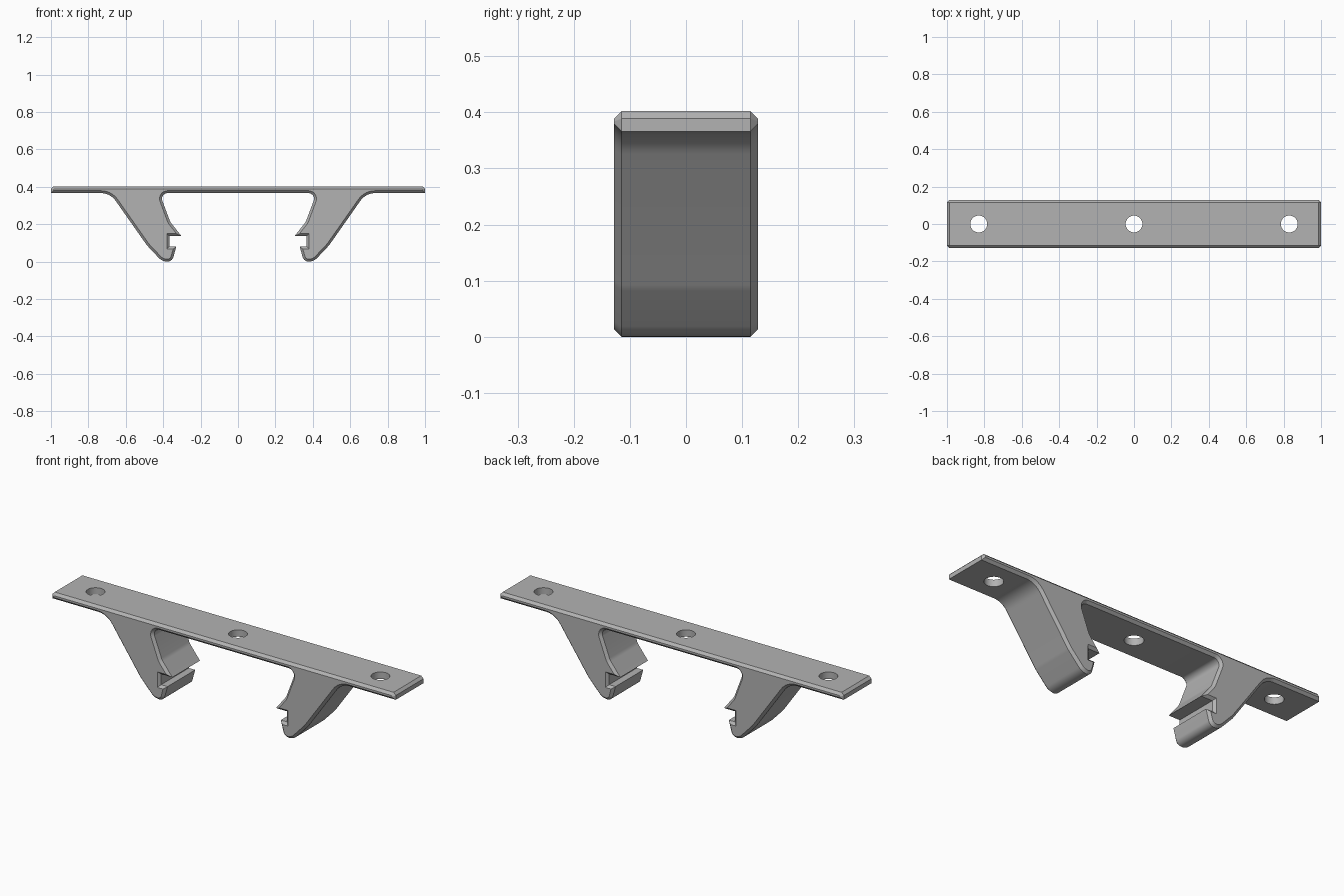
import bpy, bmesh, math
from mathutils import Vector

if "Cube" in bpy.data.objects:
    bpy.data.objects.remove(bpy.data.objects["Cube"], do_unlink=True)

HALF_DEPTH = 0.128
CHAMFER = 0.013
TOP, UNDER = 0.402, 0.366

grey = bpy.data.materials.new("plain grey")
grey.use_nodes = True
colour = (0.45, 0.45, 0.45, 1)
grey.diffuse_color = colour
grey.node_tree.nodes["Principled BSDF"].inputs["Base Color"].default_value = colour


def rounded(corners, steps=8):
    """Turn (x, z, radius) corners into an outline with tangent arcs."""
    out = []
    n = len(corners)
    for i, (x, z, r) in enumerate(corners):
        p = Vector((x, z))
        if r == 0:
            out.append(p)
            continue
        a = (Vector(corners[i - 1][:2]) - p).normalized()
        b = (Vector(corners[(i + 1) % n][:2]) - p).normalized()
        half = a.angle(b) / 2
        centre = p + (a + b).normalized() * r / math.sin(half)
        start = p + a * r / math.tan(half) - centre
        end = p + b * r / math.tan(half) - centre
        sweep = start.angle(end)
        for k in range(steps + 1):
            t = k / steps
            out.append(centre + (start * math.sin((1 - t) * sweep)
                                 + end * math.sin(t * sweep)) / math.sin(sweep))
    return out


# Half outline: plate end, outer leg, rounded foot, notch, lip, inner leg
half = [
    (1 - CHAMFER, TOP, 0), (1, TOP - CHAMFER, 0), (1, UNDER, 0),
    (0.683, UNDER, 0.096), (0.487, 0.087, 0.1),
    (0.405, 0, 0.06), (0.352, 0, 0.034), (0.33, 0.08, 0),
    (0.367, 0.08, 0), (0.367, 0.136, 0), (0.302, 0.136, 0),
    (0.362, 0.212, 0.06), (0.42, UNDER, 0.03),
]
outline = rounded(half + [(-x, z, r) for x, z, r in reversed(half)])

# Bracket body: extruded outline with chamfered front and back rims
bm = bmesh.new()
y0 = HALF_DEPTH - CHAMFER
front = bm.faces.new([bm.verts.new((p.x, -y0, p.y)) for p in outline])
ext = bmesh.ops.extrude_face_region(bm, geom=[front], use_keep_orig=True)
bmesh.ops.translate(bm, vec=(0, 2 * y0, 0),
                    verts=[g for g in ext["geom"] if isinstance(g, bmesh.types.BMVert)])
bmesh.ops.recalc_face_normals(bm, faces=bm.faces)
caps = [f for f in bm.faces if abs(f.normal.y) > 0.9]
bmesh.ops.inset_region(bm, faces=caps, thickness=CHAMFER, depth=0, use_even_offset=True)
for v in {v for f in caps for v in f.verts}:
    v.co.y += math.copysign(CHAMFER, v.co.y)
bmesh.ops.recalc_face_normals(bm, faces=bm.faces)
mesh = bpy.data.meshes.new("mounting_bracket")
bm.to_mesh(mesh)
bm.free()
mesh.materials.append(grey)
bracket = bpy.data.objects.new("mounting_bracket", mesh)
bpy.context.collection.objects.link(bracket)
bpy.context.view_layer.objects.active = bracket

# Screw holes through the plate
for x in (-0.83, 0, 0.83):
    bpy.ops.mesh.primitive_cylinder_add(vertices=40, radius=0.045, depth=0.2,
                                        location=(x, 0, TOP))
    cutter = bpy.context.object
    cutter.name = "hole_cutter"
    cutter.hide_render = True
    cutter.data.materials.append(grey)
    bpy.context.view_layer.objects.active = bracket
    cut = bracket.modifiers.new("screw_hole", "BOOLEAN")
    cut.operation, cut.solver, cut.object = "DIFFERENCE", "EXACT", cutter
    bpy.ops.object.modifier_apply(modifier=cut.name)
    bpy.data.objects.remove(cutter, do_unlink=True)

bpy.ops.object.select_all(action="DESELECT")
bracket.select_set(True)
bpy.context.view_layer.objects.active = bracket
bpy.ops.object.shade_smooth_by_angle(angle=math.radians(30))
